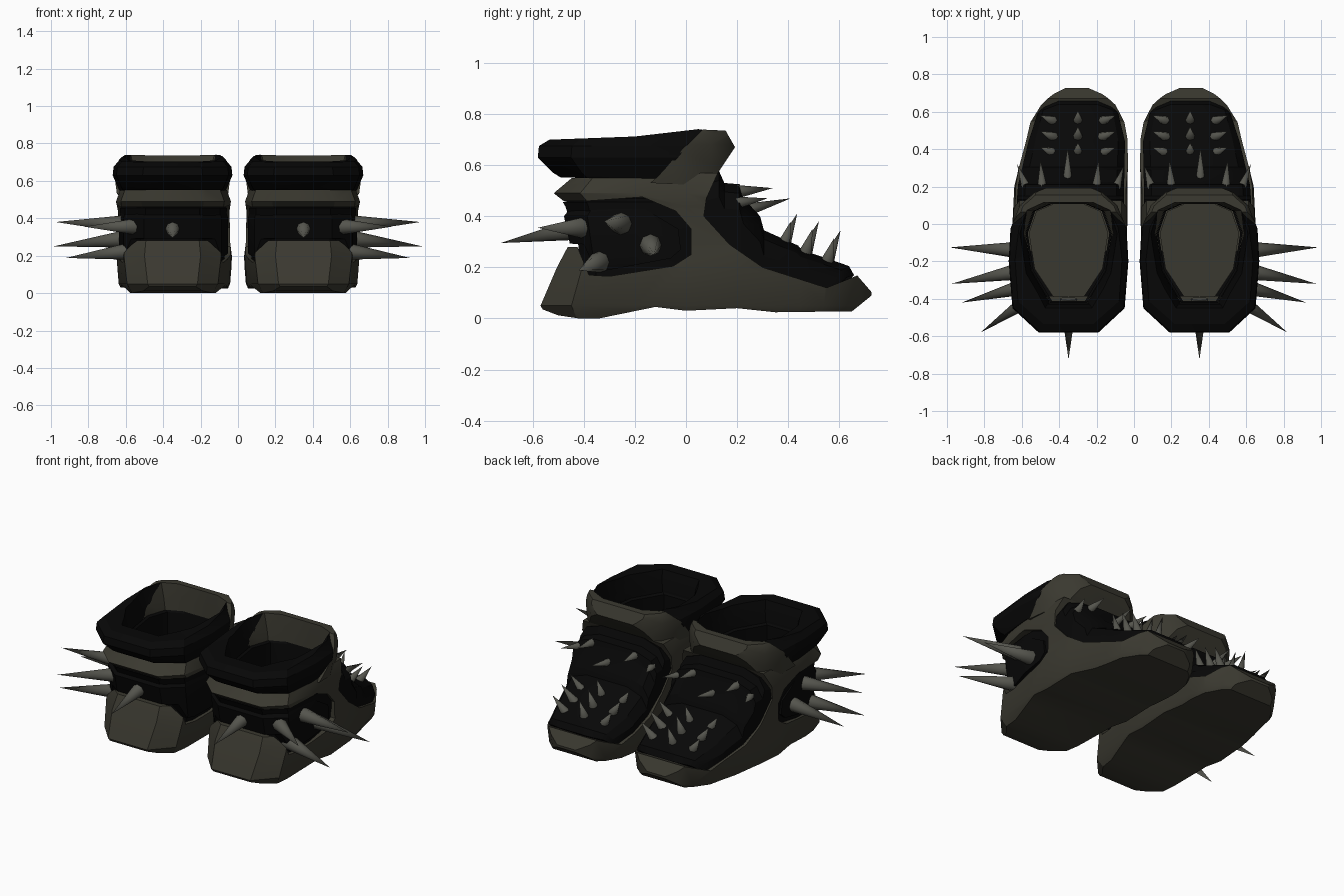
import bpy, bmesh, math
from mathutils import Vector

if "Cube" in bpy.data.objects:
    bpy.data.objects.remove(bpy.data.objects["Cube"])


def material(name, rgb):
    m = bpy.data.materials.new(name)
    m.diffuse_color = (*rgb, 1)
    m.use_nodes = True
    m.node_tree.nodes["Principled BSDF"].inputs["Base Color"].default_value = m.diffuse_color
    return m


OLIVE = material("dark olive", (0.042, 0.040, 0.029))
BLACK = material("soft black", (0.0022, 0.0022, 0.0022))
HORN = material("grey horn", (0.09, 0.09, 0.075))

# Plan outlines: (y, inner x, outer x), heel to toe
FOOT = [(-.57, .18, .52), (-.45, .07, .63), (-.2, .035, .655), (0, .035, .65), (.2, .035, .64),
        (.45, .03, .58), (.55, .045, .56), (.64, .095, .5), (.7, .165, .435), (.735, .235, .375)]
ANKLE = [(-.58, .19, .51), (-.45, .05, .65), (-.2, .03, .67), (-.02, .04, .66),
         (.1, .09, .61), (.17, .17, .53), (.2, .25, .45)]
OPENING = [(-.42, .25, .45), (-.25, .15, .55), (-.05, .12, .58), (.07, .16, .54), (.11, .25, .45)]


def make(name, bm, mat):
    bmesh.ops.recalc_face_normals(bm, faces=bm.faces[:])
    me = bpy.data.meshes.new(name)
    bm.to_mesh(me)
    bm.free()
    ob = bpy.data.objects.new(name, me)
    bpy.context.collection.objects.link(ob)
    me.materials.append(mat)
    return ob


def loft(name, rings, mat, caps=True):
    bm = bmesh.new()
    vs = [[bm.verts.new(p) for p in r] for r in rings]
    n = len(rings[0])
    for a, b in zip(vs, vs[1:]):
        for i in range(n):
            j = (i + 1) % n
            bm.faces.new((a[i], a[j], b[j], b[i]))
    if caps:
        bm.faces.new(vs[0])
        bm.faces.new(vs[-1])
    return make(name, bm, mat)


def plan_ring(plan, z, ins, back, pinch=0):
    """One outline at height z, inset all round, with its own heel reach and heel narrowing."""
    reach = -plan[0][0]
    s = (back - .2) / (reach - .2)
    pts = []
    for y, a, b in plan:
        y = y * (1 - ins / .65)
        i = ins + (pinch if y < -.1 else 0)
        if y < -.2:
            y = -.2 + (y + .2) * s
        pts.append((y, a + i, b - i))
    return [(b, y, z) for y, a, b in pts] + [(a, y, z) for y, a, b in reversed(pts)]


def hull(name, plan, levels, mat):
    return loft(name, [plan_ring(plan, *level) for level in levels], mat)


def combine(ob, cutter, operation, keep=False):
    m = ob.modifiers.new("cut", 'BOOLEAN')
    m.operation = operation
    m.solver = 'EXACT'
    m.object = cutter
    bpy.context.view_layer.objects.active = ob
    bpy.ops.object.modifier_apply(modifier=m.name)
    if not keep:
        bpy.data.objects.remove(cutter)


def trim(ob, profile, mat):
    """Keep only the part of a hull inside a side profile of (y, z)."""
    combine(ob, loft("trim", [[(x, y, z) for y, z in profile] for x in (-.1, .8)], mat), 'INTERSECT')


def finish(ob, angle=28):
    m = ob.modifiers.new("pair", 'MIRROR')
    bpy.ops.object.select_all(action='DESELECT')
    ob.select_set(True)
    bpy.context.view_layer.objects.active = ob
    bpy.ops.object.modifier_apply(modifier=m.name)
    bpy.ops.object.shade_smooth_by_angle(angle=math.radians(angle))


def width_at(y):
    for (y0, a0, b0), (y1, a1, b1) in zip(FOOT, FOOT[1:]):
        if y <= y1:
            t = (y - y0) / (y1 - y0)
            return a0 + (a1 - a0) * t, b0 + (b1 - b0) * t


# Sole, heel counter and side straps in one shell
shell = hull("shell", FOOT, [(-.02, .045, .57, .03), (.05, .012, .58, .025), (.2, .0, .505, .02),
                             (.285, .008, .465, .02), (.3, .008, .45, .01), (.44, .01, .46),
                             (.49, .003, .52), (.58, .035, .43)], OLIVE)
trim(shell, [(-.6, .05), (-.5, .012), (-.42, 0), (-.34, 0), (-.12, .045), (0, .03), (.2, .04), (.35, .024),
             (.65, .028), (.733, .095), (.67, .168), (.55, .12), (.3, .2), (.17, .29), (.07, .4), (.08, .47),
             (.125, .57), (-.08, .57), (-.11, .55), (-.6, .55), (-.6, .46), (-.38, .46), (-.17, .475),
             (-.04, .42), (.02, .35), (.02, .25), (-.05, .205), (-.3, .165), (-.38, .17), (-.425, .28), (-.6, .28)],
     OLIVE)

# Black lining seen through the side windows and under the collar
lining = hull("ankle_lining", FOOT, [(.1, .04, .46), (.27, .035, .44), (.3, .03, .44), (.44, .025, .49),
                                     (.455, .025, .5), (.47, .05, .45), (.6, .06, .42)], BLACK)
trim(lining, [(-.6, .11), (.06, .11), (.06, .585), (-.6, .585)], BLACK)

# Raised pad lying inside each window
pad = hull("quarter_pad", FOOT, [(.15, .035, .44), (.22, .018, .45), (.4, .018, .49), (.46, .035, .45)], BLACK)
trim(pad, [(-.6, .3), (-.4, .29), (-.36, .2), (-.3, .19), (-.06, .235), (-.02, .27), (-.03, .35),
           (-.18, .44), (-.6, .43)], BLACK)

# Stepped instep and toe plates, rounded at the toe
sections = [(.06, .555), (.13, .575), (.15, .53), (.21, .525), (.225, .47), (.29, .40), (.305, .345),
            (.44, .285), (.455, .268), (.645, .205), (.665, .17)]
rings = []
for y, top in sections:
    bend = .06 * max(0, y - .4) / .26
    a, b = width_at(y - bend)
    c, h = (a + b) / 2, (b - a) / 2 - .018
    drop = min(.1, (top - .1) * .45)
    half = [(1, .1), (1, top - drop), (.86, top - drop * .35), (.5, top)]
    rings.append([(c + h * f, y - bend * f ** 3, z) for f, z in half] +
                 [(c - h * f, y - bend * f ** 3, z) for f, z in reversed(half)])
vamp = loft("instep_plates", rings, BLACK)

# Tongue rising in front of the ankle
tongue = hull("tongue", ANKLE, [(.5, .025, .5), (.6, .006, .5), (.68, .0, .5), (.72, .008, .5),
                                (.76, .03, .5)], OLIVE)
trim(tongue, [(-.14, .53), (.08, .52), (.125, .57), (.192, .67), (.155, .735), (.065, .739), (-.015, .66),
              (-.11, .556)], OLIVE)

# Padded collar
collar = hull("collar", ANKLE, [(.54, .04, .5), (.57, .025, .54), (.63, 0, .58), (.675, .005, .58),
                                (.705, .03, .55), (.76, .06, .53)], BLACK)
trim(collar, [(-.6, .555), (-.5, .551), (-.1, .548), (-.009, .656), (.07, .737), (.06, .742), (-.2, .712),
              (-.6, .697)], BLACK)

# Hollow foot opening with an inner sleeve and insole
cavity = hull("foot_opening", OPENING, [(.19, .0, .42), (.55, 0, .42), (.64, -.012, .42), (.8, -.045, .45)], OLIVE)
for part in (shell, lining, pad, vamp, tongue, collar):
    combine(part, cavity, 'DIFFERENCE', keep=True)
bpy.data.objects.remove(cavity)
insole = hull("insole", OPENING, [(.17, .018, .4), (.24, .018, .4)], OLIVE)
sleeve = loft("inner_sleeve", [plan_ring(OPENING, z, i, .42) for z, i in
                               ((.18, .001), (.18, .012), (.57, .012), (.58, .001))], BLACK, caps=False)

for part in (shell, lining, pad, vamp, tongue, collar, insole):
    finish(part)
# Sleeve faces the foot
sleeve.data.flip_normals()
finish(sleeve)


# Spikes
def spike(name, base, tip, radius):
    base, tip = Vector(base), Vector(tip)
    d = (tip - base).normalized()
    u = d.orthogonal().normalized()
    w = d.cross(u)
    bm = bmesh.new()
    ring = [bm.verts.new(base + radius * (u * math.cos(k * math.pi / 4) + w * math.sin(k * math.pi / 4)))
            for k in range(8)]
    apex = bm.verts.new(tip)
    for k in range(8):
        bm.faces.new((ring[k], ring[(k + 1) % 8], apex))
    bm.faces.new(ring)
    finish(make(name, bm, HORN), 50)


ankle_spikes = [((.6, -.14, .29), (.985, -.125, .25)), ((.6, -.25, .37), (.975, -.32, .38)),
                ((.57, -.33, .225), (.92, -.42, .188)), ((.53, -.38, .355), (.82, -.58, .355)),
                ((.35, -.4, .355), (.35, -.725, .295))]
for b, t in ankle_spikes:
    spike("ankle_spike", b, t, .047)

instep_spikes = [((.355, .22, .42), (.355, .41, .47)), ((.2, .19, .495), (.19, .34, .51)),
                 ((.49, .19, .495), (.5, .34, .51)), ((.57, .18, .45), (.625, .32, .47)),
                 ((.1, .18, .45), (.055, .31, .47))]
for b, t in instep_spikes:
    spike("instep_spike", b, t, .028)

for y, z in ((.38, .28), (.465, .25), (.55, .215)):
    for side in (-1, 0, 1):
        x = .3 + side * .13
        spike("toe_spike", (x, y, z), (x + side * .07, y + (.055 if side == 0 else .03),
                                       z + (.13 if side == 0 else .1)), .028)
